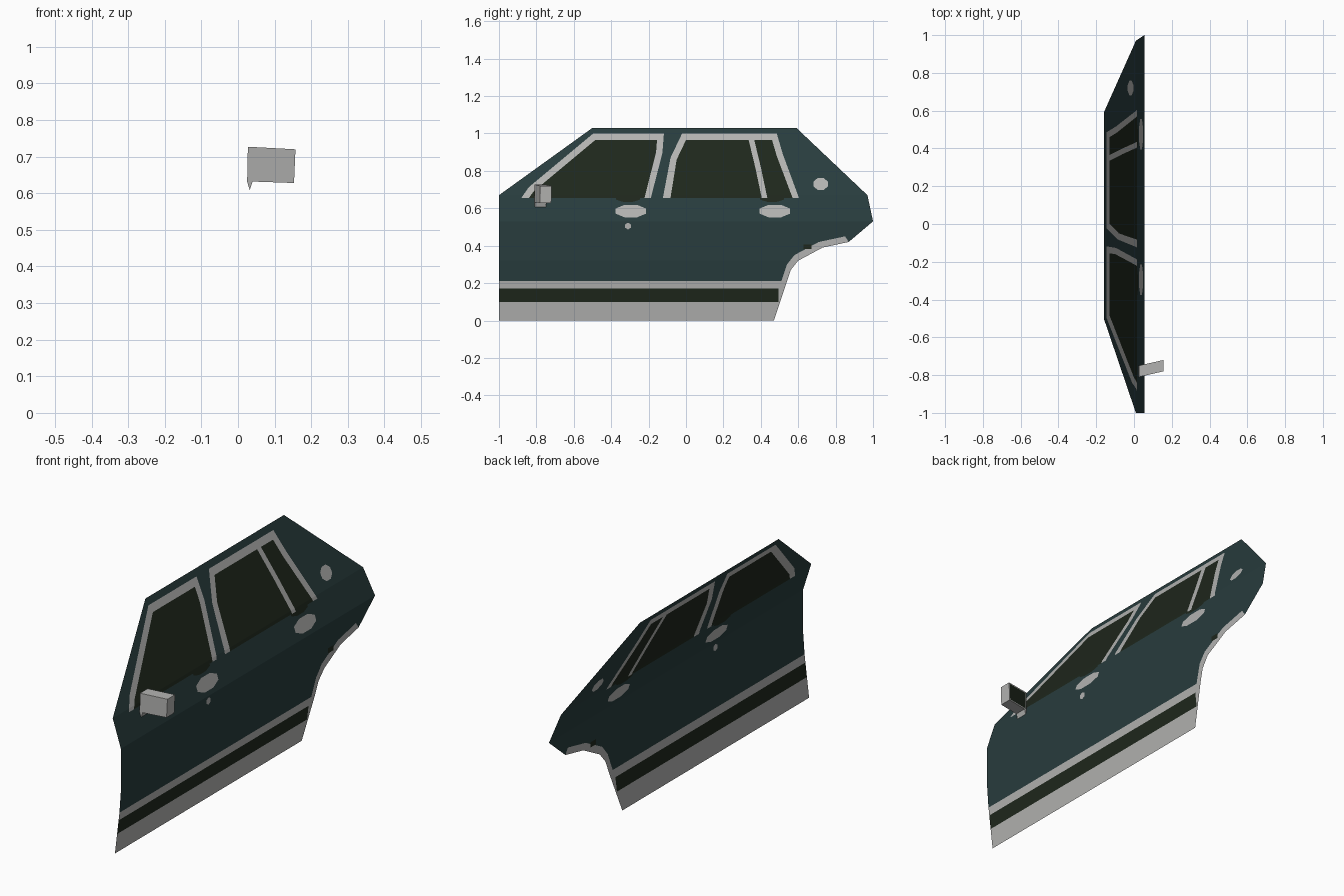
import bpy, bmesh, math
from mathutils import Vector
from mathutils.geometry import delaunay_2d_cdt

if "Cube" in bpy.data.objects:
    bpy.data.objects.remove(bpy.data.objects["Cube"])


def material(name, r, g, b):
    m = bpy.data.materials.new(name)
    m.diffuse_color = (r, g, b, 1)
    m.use_nodes = True
    m.node_tree.nodes["Principled BSDF"].inputs["Base Color"].default_value = m.diffuse_color
    return m


TEAL = material("dark teal paint", .021, .045, .047)
GREY = material("grey trim", .45, .45, .44)
DARK = material("dark glass", .013, .020, .0115)
SILL = .655                       # height of the window bottoms

# side curvature of the panel: (z, x), constant along the car
PROFILE = [(0, .022), (.21, .047), (.32, .055), (.53, .055), (.67, .01), (1.03, -.16)]
# rear wheel arch edge: (y, z)
ARCH = [(.52, .15), (.56, .27), (.6, .32), (.73, .39), (.87, .42)]


def panel_x(z):
    for (z0, x0), (z1, x1) in zip(PROFILE, PROFILE[1:]):
        if z <= z1 + 1e-6:
            return x0 + (x1 - x0) * (z - z0) / (z1 - z0)
    return PROFILE[-1][1]


def oval(y, z, ry, rz, n=8):
    angles = [2 * math.pi * (i + .5) / n for i in range(n)]
    return [(y + ry * math.cos(a), z + rz * math.sin(a)) for a in angles]


def strip(z0, z1, y1):
    return [(-1, z0), (y1, z0), (y1, z1), (-1, z1)]


def thicken(path, dy, dz):
    """Close an open path with a shifted copy of itself."""
    return path + [(y + dy, z + dz) for y, z in reversed(path)]


def grow(path, t):
    """Offset a clockwise window outline outwards, keeping its ends on the sill."""
    p = [Vector(q) for q in path]
    out = [(p[0].x - t * 1.2, p[0].y)]
    for a, b, c in zip(p, p[1:], p[2:]):
        d0, d1 = (b - a).normalized(), (c - b).normalized()
        n0, n1 = Vector((-d0.y, d0.x)), Vector((-d1.y, d1.x))
        out.append(tuple(b + (n0 + n1) * t / (1 + n0.dot(n1))))
    return out + [(p[-1].x + t, p[-1].y)]


REGIONS = []                      # (part, material, y/z outline); later ones lie on top


def region(name, mat, outline):
    """Register an outline, always wound counter-clockwise."""
    area = sum(a[0] * b[1] - b[0] * a[1] for a, b in zip(outline, outline[1:] + outline[:1]))
    REGIONS.append((name, mat, outline if area > 0 else outline[::-1]))


# body and lower trim
region("door_panel", TEAL, [(-1, 0), (.47, 0)] + ARCH +
       [(1, .53), (.97, .67), (.59, 1.03), (-.5, 1.03), (-1, .67)])
region("sill_trim", GREY, strip(0, .21, .54))
region("sill_stripe", DARK, strip(.10, .17, .495))
region("arch_trim", GREY, thicken(ARCH, -.02, .03))
region("arch_shadow_patch", DARK, oval(.65, .395, .03, .018, 4))

# windows with their surrounds
front_glass = [(-.84, SILL), (-.815, .69), (-.485, .965), (-.155, .965), (-.16, .9), (-.222, SILL)]
rear_glass = [(-.083, SILL), (-.05, .86), (0, .965), (.46, .965), (.485, .88), (.57, SILL)]
for side, glass, bump_y in (("front", front_glass, -.31), ("rear", rear_glass, .46)):
    region(side + "_window_frame", GREY, grow(glass, .034))
    region(side + "_window", DARK, glass)
    region(side + "_window_lower_edge", DARK, oval(bump_y, SILL, .07, .022))
    region(side + "_handle", GREY, oval(bump_y + .015, .585, .088, .036))
region("rear_window_divider", GREY, thicken([(.335, .965), (.37, .82), (.405, SILL)], .03, 0))
region("keyhole", GREY, oval(-.31, .505, .018, .018, 6))
region("fuel_cap", GREY, oval(.72, .73, .042, .034))


def finish(name, bm, mats):
    me = bpy.data.meshes.new(name)
    bm.to_mesh(me)
    bm.free()
    for m in mats:
        me.materials.append(m)
    bpy.context.collection.objects.link(bpy.data.objects.new(name, me))


def build_panel():
    """Cut every region into one thin sheet, then bend it to the profile."""
    pts, faces, edges = [], [], []
    for _, _, outline in REGIONS:
        faces.append(list(range(len(pts), len(pts) + len(outline))))
        pts += [Vector(p) for p in outline]
    for z, _ in PROFILE[1:-1]:    # crease lines
        edges.append((len(pts), len(pts) + 1))
        pts += [Vector((-1.1, z)), Vector((1.1, z))]
    verts, _, tris, _, _, owners = delaunay_2d_cdt(pts, edges, faces, 0, 1e-5)
    groups = {}
    for tri, own in zip(tris, owners):
        if 0 in own:              # inside the panel outline
            groups.setdefault(max(own), []).append(tri)
    for idx, part in groups.items():
        name, mat, _ = REGIONS[idx]
        bm = bmesh.new()
        new = {}
        for i in sorted({i for tri in part for i in tri}):
            y, z = verts[i]
            new[i] = bm.verts.new((panel_x(z), y, z))
        for tri in part:
            f = bm.faces.new([new[i] for i in tri])
            f.normal_update()
            if f.normal.x < 0:
                f.normal_flip()
        finish(name, bm, [mat])


def build_mirror():
    """Wing mirror: front outline swept back, slanted along its length."""
    outline = [(.027, .727), (.157, .72), (.153, .628), (.04, .632), (.032, .608), (.025, .632)]
    bm = bmesh.new()
    rings = [[bm.verts.new((x, y + (x - .025) * .23, z)) for x, z in outline] for y in (-.81, -.75)]
    bm.faces.new(rings[0])
    back = bm.faces.new(rings[1][::-1])
    for i in range(len(outline)):
        j = (i + 1) % len(outline)
        bm.faces.new((rings[0][i], rings[0][j], rings[1][j], rings[1][i]))
    bmesh.ops.recalc_face_normals(bm, faces=bm.faces)
    # reflective glass inset in the rear-facing side
    bmesh.ops.inset_individual(bm, faces=[back], thickness=.008)
    back.material_index = 1
    finish("wing_mirror", bm, [GREY, DARK])


build_panel()
build_mirror()
